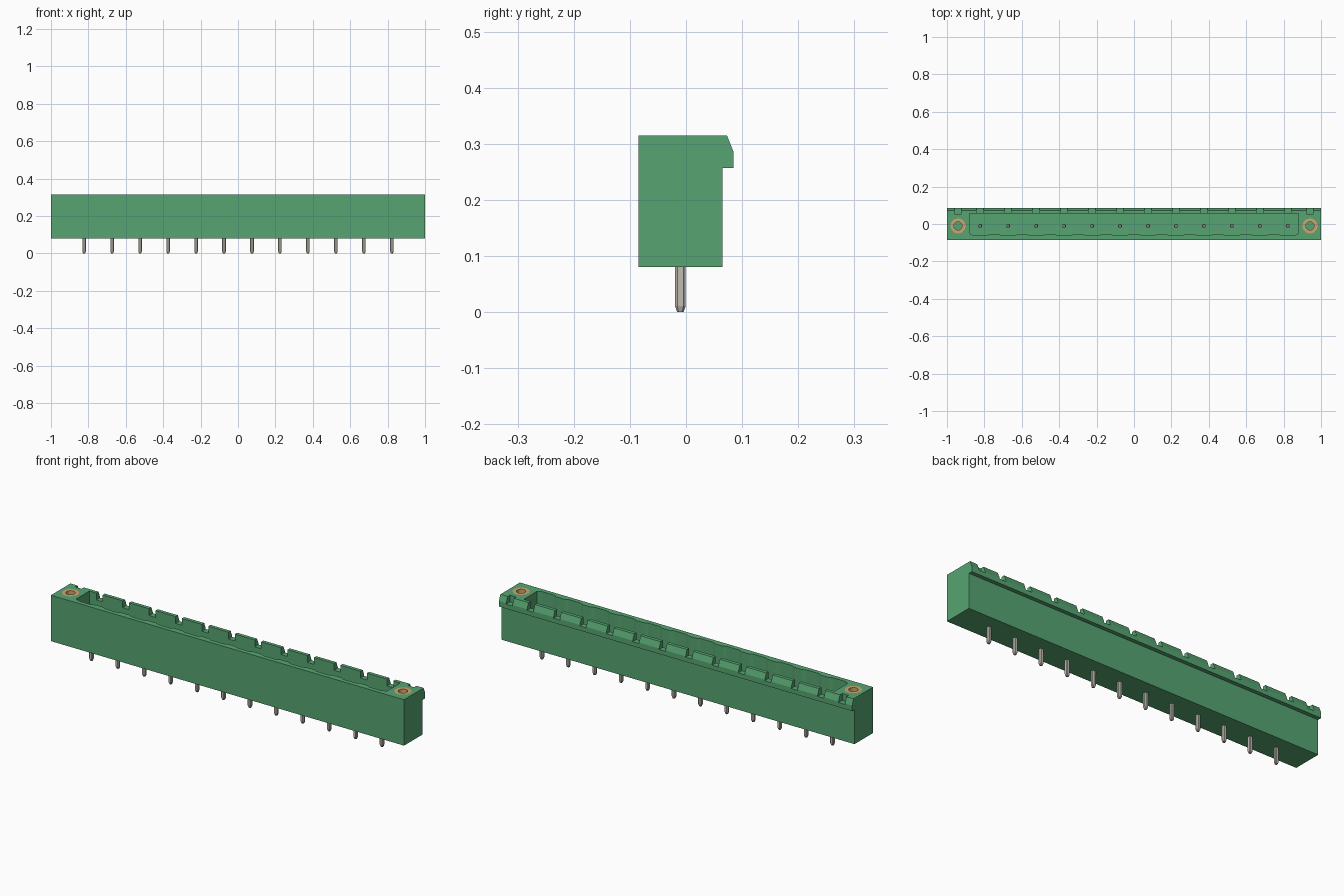
import bpy, bmesh, math
from mathutils import Matrix

if "Cube" in bpy.data.objects:
    bpy.data.objects.remove(bpy.data.objects["Cube"])


def material(name, srgb):
    lin = [((c / 255 + 0.055) / 1.055) ** 2.4 for c in srgb] + [1]
    m = bpy.data.materials.new(name)
    m.use_nodes = True
    m.diffuse_color = lin
    m.node_tree.nodes["Principled BSDF"].inputs["Base Color"].default_value = lin
    return m


GREEN = material("green plastic", (87, 165, 114))
METAL = material("tin metal", (190, 187, 176))
BRASS = material("brass", (204, 166, 112))


def make_object(name, bm, mat):
    bmesh.ops.recalc_face_normals(bm, faces=bm.faces)
    mesh = bpy.data.meshes.new(name)
    bm.to_mesh(mesh)
    bm.free()
    mesh.materials.append(mat)
    ob = bpy.data.objects.new(name, mesh)
    bpy.context.collection.objects.link(ob)
    return ob


def add_prism(bm, points, offset):
    """Extrude a closed outline of 3D points by an offset vector."""
    face = bm.faces.new([bm.verts.new(p) for p in points])
    new = bmesh.ops.extrude_face_region(bm, geom=[face])["geom"]
    bmesh.ops.translate(bm, verts=[v for v in new if isinstance(v, bmesh.types.BMVert)], vec=offset)


def add_box(bm, x0, x1, y0, y1, z0, z1):
    add_prism(bm, [(x0, y0, z0), (x1, y0, z0), (x1, y1, z0), (x0, y1, z0)], (0, 0, z1 - z0))


def add_lathe(bm, profile, x, y, sides):
    """Closed (radius, z) loop spun about a vertical axis."""
    rings = [[bm.verts.new((x + r * math.cos(a), y + r * math.sin(a), z)) for r, z in profile]
             for a in (2 * math.pi * i / sides for i in range(sides))]
    n = len(profile)
    for i in range(sides):
        a, b = rings[i], rings[(i + 1) % sides]
        for j in range(n):
            k = (j + 1) % n
            bm.faces.new((a[j], b[j], b[k], a[k]))


def cut(target, cutter):
    """Subtract the cutter for good, then discard it."""
    cutter.hide_render = True
    mod = target.modifiers.new("cut", 'BOOLEAN')
    mod.operation = 'DIFFERENCE'
    mod.solver = 'EXACT'
    mod.object = cutter
    bpy.context.view_layer.update()
    mesh = bpy.data.meshes.new_from_object(target.evaluated_get(bpy.context.evaluated_depsgraph_get()))
    target.modifiers.clear()
    target.data = mesh
    bpy.data.objects.remove(cutter)


PINS = 12
PITCH = 0.1496
pin_x = [(i - (PINS - 1) / 2) * PITCH for i in range(PINS)]
PIN_Y, SCREW_X, SCREW_Y = -0.01, 0.941, -0.01
TOP, BOTTOM, FLOOR = 0.315, 0.08, 0.115

# Housing: side profile with the overhanging latch rail, swept along x
bm = bmesh.new()
profile = [(-0.085, BOTTOM), (0.065, BOTTOM), (0.065, 0.257), (0.085, 0.257),
           (0.085, 0.285), (0.073, TOP), (-0.085, TOP)]
add_prism(bm, [(-1, y, z) for y, z in profile], (2, 0, 0))
housing = make_object("housing", bm, GREEN)

# Pocket with a scalloped front wall, one scallop per pin
bm = bmesh.new()
outline = [(0.88, 0.055), (-0.88, 0.055), (-0.88, -0.051)]
for x in pin_x:
    outline += [(x + dx, y) for dx, y in
                ((-0.053, -0.053), (-0.035, -0.062), (0.035, -0.062), (0.053, -0.053))]
outline.append((0.88, -0.051))
add_prism(bm, [(x, y, FLOOR) for x, y in outline], (0, 0, 0.3))
cut(housing, make_object("pocket_cutter", bm, GREEN))

# Notches in the latch rail, one per pin and one at each screw flange
bm = bmesh.new()
for x in pin_x + [-SCREW_X, SCREW_X]:
    add_box(bm, x - 0.018, x + 0.018, 0.0545, 0.1, 0.28, 0.35)
cut(housing, make_object("notch_cutter", bm, GREEN))

# Screw holes in the end flanges
bm = bmesh.new()
for x in (-SCREW_X, SCREW_X):
    bmesh.ops.create_cone(bm, cap_ends=True, segments=32, radius1=0.04, radius2=0.04, depth=0.3,
                          matrix=Matrix.Translation((x, SCREW_Y, 0.15 + 0.15)))
cut(housing, make_object("screw_hole_cutter", bm, GREEN))

# Threaded brass inserts
for side, x in (("right", -SCREW_X), ("left", SCREW_X)):
    bm = bmesh.new()
    add_lathe(bm, [(0.0405, 0.145), (0.0405, TOP), (0.022, TOP), (0.022, 0.145)], x, SCREW_Y, 32)
    make_object("screw_insert_" + side, bm, BRASS).data.shade_smooth()

# Contact pins: chamfered square bars with tapered ends
for n, x in enumerate(pin_x):
    bm = bmesh.new()
    rings = []
    for z, s in ((0, 0.6), (0.011, 1), (0.25, 1), (0.262, 0.6)):
        a, b = 0.0095 * s, 0.0055 * s
        corners = [(a, -b), (a, b), (b, a), (-b, a), (-a, b), (-a, -b), (-b, -a), (b, -a)]
        rings.append([bm.verts.new((x + u, PIN_Y + v, z)) for u, v in corners])
    for lo, hi in zip(rings, rings[1:]):
        for i in range(8):
            j = (i + 1) % 8
            bm.faces.new((lo[i], lo[j], hi[j], hi[i]))
    bm.faces.new(rings[0][::-1])
    bm.faces.new(rings[-1])
    make_object("pin_%02d" % (n + 1), bm, METAL)

# Keep edges sharp on the round inserts
bpy.ops.object.select_all(action='DESELECT')
for ob in bpy.data.objects:
    if ob.name.startswith("screw_insert"):
        ob.select_set(True)
        bpy.context.view_layer.objects.active = ob
bpy.ops.object.shade_smooth_by_angle(angle=math.radians(30))
